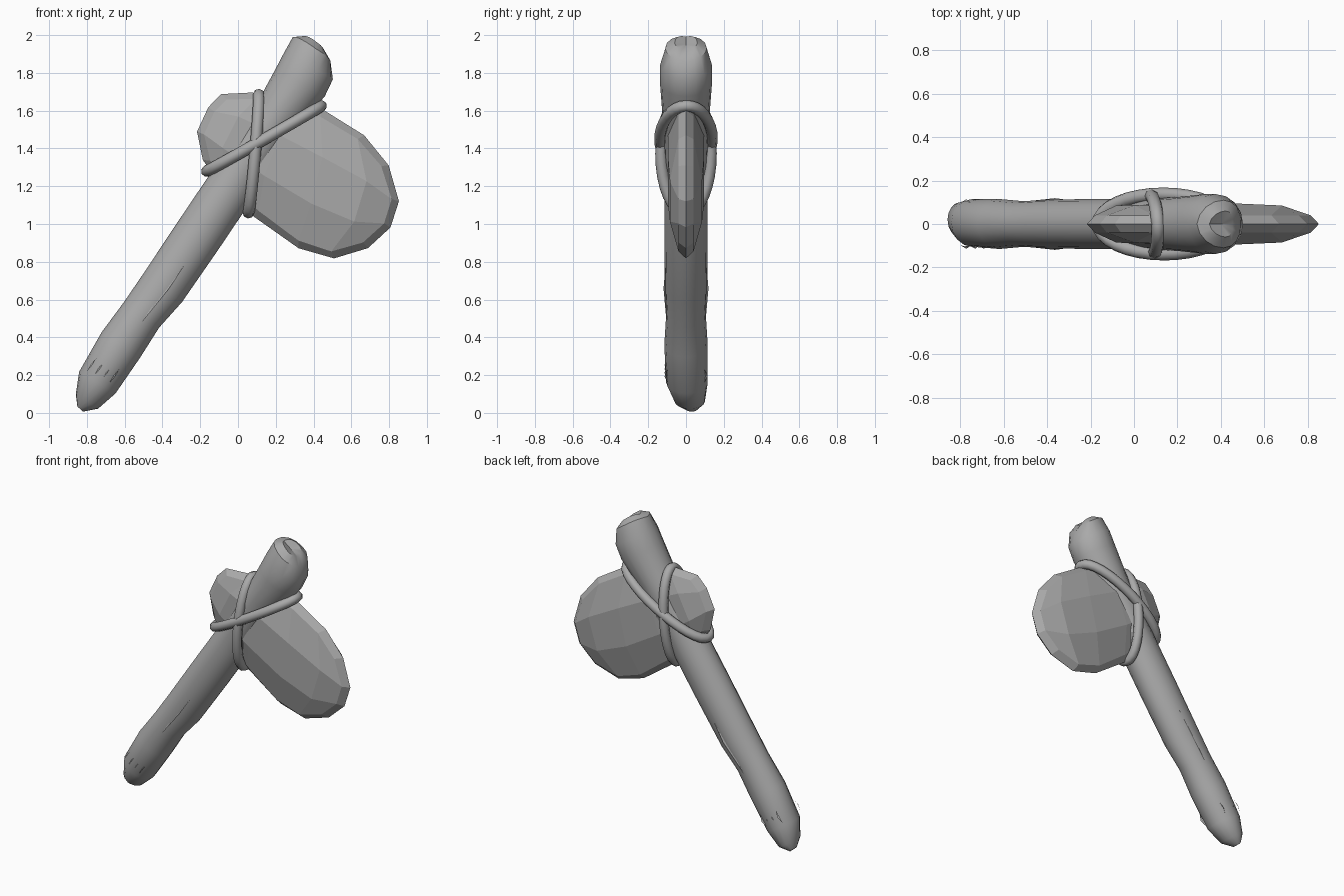
import bpy, bmesh, math
from mathutils import Vector

cube = bpy.data.objects.get("Cube")
if cube:
    bpy.data.objects.remove(cube, do_unlink=True)

grey = bpy.data.materials.new("plain grey")
grey.use_nodes = True
tone = (0.4, 0.4, 0.4, 1)
grey.diffuse_color = tone
grey.node_tree.nodes["Principled BSDF"].inputs["Base Color"].default_value = tone


def finish(bm, name, smooth_angle=None):
    bmesh.ops.recalc_face_normals(bm, faces=bm.faces)
    mesh = bpy.data.meshes.new(name)
    bm.to_mesh(mesh)
    bm.free()
    mesh.materials.append(grey)
    obj = bpy.data.objects.new(name, mesh)
    bpy.context.collection.objects.link(obj)
    if smooth_angle:
        bpy.ops.object.select_all(action="DESELECT")
        obj.select_set(True)
        bpy.context.view_layer.objects.active = obj
        bpy.ops.object.shade_smooth_by_angle(angle=math.radians(smooth_angle))
    return obj


def bridge(bm, first, second):
    count = len(first)
    for i in range(count):
        j = (i + 1) % count
        bm.faces.new((first[i], first[j], second[j], second[i]))


# Handle: stations of x, z, in-plane radius, depth radius, depth offset
stations = [
    (-.835, .02, .02, .03, .03), (-.80, .06, .07, .08, .02),
    (-.745, .16, .112, .11, .005), (-.62, .36, .122, .115, 0),
    (-.51, .52, .115, .105, 0), (-.40, .66, .127, .112, 0),
    (-.21, .94, .13, .115, 0), (-.045, 1.185, .13, .115, 0),
    (.07, 1.37, .125, .115, 0), (.21, 1.58, .125, .125, 0),
    (.33, 1.75, .15, .138, 0), (.375, 1.84, .148, .138, 0),
    (.405, 1.915, .105, .11, 0), (.415, 1.945, .05, .06, 0),
]
SIDES = 16
bm = bmesh.new()
rings = []
for k, (x, z, flat, deep, shift) in enumerate(stations):
    before, after = stations[max(k - 1, 0)], stations[min(k + 1, len(stations) - 1)]
    along = Vector((after[0] - before[0], 0, after[1] - before[1])).normalized()
    if k > 9:
        along = Vector((.5, 0, .86))
    across = Vector((along.z, 0, -along.x))
    ring = []
    for i in range(SIDES):
        a = math.tau * i / SIDES
        p = Vector((x, shift, z)) + across * flat * math.cos(a)
        p.y += deep * math.sin(a)
        # two rounded lobes with a notch between them at the top
        if k > 11:
            p += along * (.025 * abs(math.sin(a)) - .01)
            if math.cos(a) < 0:
                p += Vector((-.02, 0, .03)) * -math.cos(a)
        ring.append(bm.verts.new(p))
    rings.append(ring)
for first, second in zip(rings, rings[1:]):
    bridge(bm, first, second)
bm.faces.new(rings[0])
tip = bm.verts.new((.40, 0, 1.95))
for i in range(SIDES):
    bm.faces.new((rings[-1][i], rings[-1][(i + 1) % SIDES], tip))
finish(bm, "handle", 35)


# Split grain ridges: slim tapered slivers on the front and back of the handle
def grain(name, start, end, depth, width):
    bm = bmesh.new()
    a, b = Vector(start), Vector(end)
    side = (b - a).cross(Vector((0, 1, 0))).normalized() * width
    mid = (a + b) / 2
    for s in (-1, 1):
        pts = [Vector((p.x, s * (depth + d), p.z)) for p, d in
               ((a, -.01), (mid + side, -.005), (b, -.01), (mid - side, .006))]
        bm.faces.new([bm.verts.new(p) for p in pts])
    finish(bm, name)


grain("long_grain_split", (-.51, 0, .48), (-.24, 0, .85), .113, .012)
for n in range(4):
    x = -.80 + n * .04
    z = .22 - n * .02
    grain("end_grain_split", (x, 0, z), (x + .05, 0, z + .07), .108, .004)

# Stone head: a faceted lens, its outline given along and across its length
top = [(-.55, .18), (-.41, .26), (-.22, .325), (-.03, .35), (.226, .327), (.414, .243)]
bottom = [(-.48, -.176), (-.36, -.24), (-.106, -.322), (.185, -.365), (.378, -.328), (.514, -.198)]
left = [bottom[0], (-.575, -.056), (-.58, .087), top[0]]
right = [bottom[-1], (.571, -.046), (.548, .098), top[-1]]
COLS, ROWS = len(top) - 1, len(left) - 1


def patch(i, j):
    s, t = i / COLS, j / ROWS
    B, T, L, R = (Vector(p) for p in (bottom[i], top[i], left[j], right[j]))
    corners = ((Vector(bottom[0]) * (1 - s) + Vector(bottom[-1]) * s) * (1 - t)
               + (Vector(top[0]) * (1 - s) + Vector(top[-1]) * s) * t)
    return B * (1 - t) + T * t + L * (1 - s) + R * s - corners


def stone_point(p, y):
    return (.32 + .89 * p.x + .45 * p.y, y, 1.28 - .45 * p.x + .89 * p.y)


border = ([(i, 0) for i in range(COLS)] + [(COLS, j) for j in range(ROWS)]
          + [(i, ROWS) for i in range(COLS, 0, -1)] + [(0, j) for j in range(ROWS, 0, -1)])
bm = bmesh.new()
rim = [bm.verts.new(stone_point(patch(i, j), 0)) for i, j in border]
for face_side in (-1, 1):
    grid = {}
    for i in range(COLS + 1):
        for j in range(ROWS + 1):
            s, t = i / COLS, j / ROWS
            p = patch(i, j)
            p -= p.normalized() * .04 if (i, j) in border else Vector((0, 0))
            bulge = math.sqrt(16 * s * (1 - s) * t * (1 - t))
            grid[i, j] = bm.verts.new(stone_point(p, face_side * (.04 + .06 * bulge)))
    for i in range(COLS):
        for j in range(ROWS):
            bm.faces.new((grid[i, j], grid[i + 1, j], grid[i + 1, j + 1], grid[i, j + 1]))
    bridge(bm, rim, [grid[key] for key in border])
finish(bm, "stone_head")


# Bindings: oval rope loops wrapped around handle and stone
def rope_loop(name, low, high, depth, skew, thickness=.031, steps=32, sides=8):
    low, high = Vector((low[0], 0, low[1])), Vector((high[0], 0, high[1]))
    centre, half = (low + high) / 2, (high - low) / 2
    normal = half.cross(Vector((0, 1, 0))).normalized()
    bm = bmesh.new()
    loops = []
    for k in range(steps):
        a = math.tau * k / steps
        p = centre + half * math.cos(a) + Vector((0, depth * math.sin(a), 0))
        p += normal * skew * math.sin(a)
        tangent = -half * math.sin(a) + Vector((0, depth * math.cos(a), 0))
        out = tangent.cross(normal).normalized()
        loops.append([bm.verts.new(p + thickness * (out * math.cos(b) + normal * math.sin(b)))
                      for b in (math.tau * m / sides for m in range(sides))])
    for k in range(steps):
        bridge(bm, loops[k], loops[(k + 1) % steps])
    finish(bm, name, 60)


rope_loop("upright_binding", (.055, 1.06), (.11, 1.685), .132, .008)
rope_loop("slanted_binding", (-.165, 1.28), (.44, 1.625), .137, .004)
